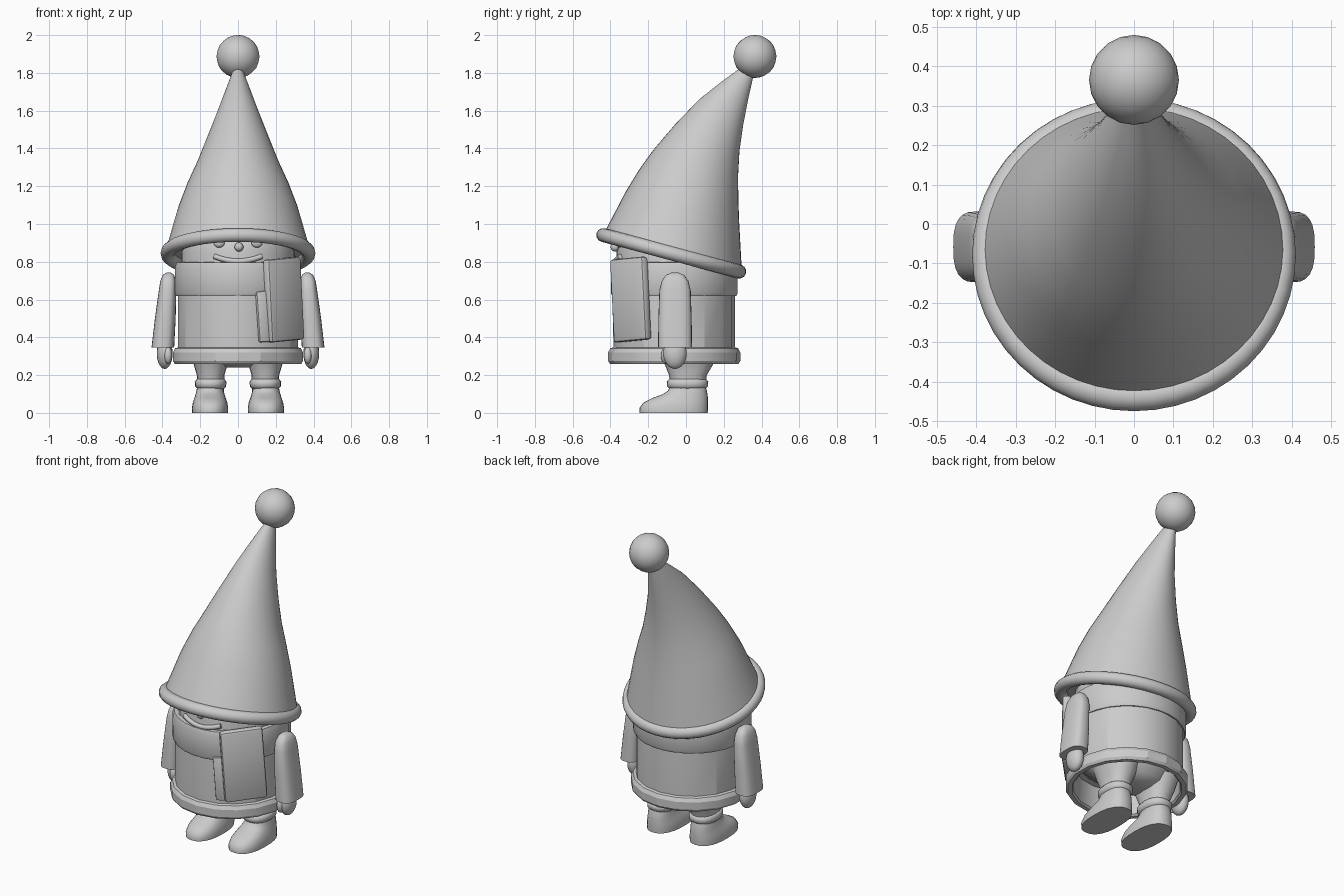
import bpy, bmesh, math
from mathutils import Vector, Matrix

if "Cube" in bpy.data.objects:
    bpy.data.objects.remove(bpy.data.objects["Cube"])

grey = bpy.data.materials.new("plain grey")
grey.diffuse_color = (0.6, 0.6, 0.6, 1)
grey.use_nodes = True
grey.node_tree.nodes["Principled BSDF"].inputs["Base Color"].default_value = grey.diffuse_color
CY = -0.0625  # y of the body axis


def finish(name, bm, angle=40):
    bmesh.ops.recalc_face_normals(bm, faces=bm.faces)
    me = bpy.data.meshes.new(name)
    bm.to_mesh(me)
    bm.free()
    ob = bpy.data.objects.new(name, me)
    bpy.context.collection.objects.link(ob)
    me.materials.append(grey)
    bpy.ops.object.select_all(action='DESELECT')
    ob.select_set(True)
    bpy.context.view_layer.objects.active = ob
    bpy.ops.object.shade_smooth_by_angle(angle=math.radians(angle))
    return ob


def loft(name, sections, seg=24, n=2.0, angle=40, start=0.0):
    """Sections are (x, y, z, rx, ry, dz); dz tilts the ring, front edge up."""
    bm = bmesh.new()
    rings = []
    for x, y, z, rx, ry, dz in sections:
        ring = []
        for i in range(seg):
            a = 2 * math.pi * (i + start) / seg
            c = math.copysign(abs(math.cos(a)) ** (2 / n), math.cos(a))
            s = math.copysign(abs(math.sin(a)) ** (2 / n), math.sin(a))
            ring.append(bm.verts.new((x + rx * c, y + ry * s, z - dz * s)))
        rings.append(ring)
    for r0, r1 in zip(rings, rings[1:]):
        for i in range(seg):
            j = (i + 1) % seg
            bm.faces.new((r0[i], r0[j], r1[j], r1[i]))
    bm.faces.new(rings[0])
    bm.faces.new(rings[-1])
    return finish(name, bm, angle)


def lathe(name, profile, seg=18, angle=20):
    return loft(name, [(0, CY, z, r, r, 0) for r, z in profile], seg, 2, angle, 0.5)


def ball(name, loc, rad, seg=20, angle=60):
    bm = bmesh.new()
    bmesh.ops.create_uvsphere(bm, u_segments=seg, v_segments=seg * 2 // 3, radius=1,
                              matrix=Matrix.Translation(loc) @ Matrix.Diagonal((*rad, 1)))
    return finish(name, bm, angle)


def plate(name, loc, size, rot_z, tilt=0.0, bevel=0.015):
    bm = bmesh.new()
    m = (Matrix.Translation(loc) @ Matrix.Rotation(rot_z, 4, 'Z')
         @ Matrix.Rotation(tilt, 4, 'Y') @ Matrix.Diagonal((*size, 1)))
    bmesh.ops.create_cube(bm, size=1, matrix=m)
    bmesh.ops.bevel(bm, geom=bm.edges[:], offset=bevel, segments=2, affect='EDGES', profile=0.5)
    return finish(name, bm, 40)


def tube(name, pts, r, seg=8):
    """Round bar along a short path in the face plane."""
    bm = bmesh.new()
    rings = []
    for i, p in enumerate(pts):
        d = (Vector(pts[min(i + 1, len(pts) - 1)]) - Vector(pts[max(i - 1, 0)])).normalized()
        u = d.cross(Vector((0, 1, 0))).normalized()
        v = d.cross(u)
        rings.append([bm.verts.new(Vector(p) + r * (math.cos(a) * u + math.sin(a) * v))
                      for a in [2 * math.pi * k / seg for k in range(seg)]])
    for r0, r1 in zip(rings, rings[1:]):
        for i in range(seg):
            j = (i + 1) % seg
            bm.faces.new((r0[i], r0[j], r1[j], r1[i]))
    bm.faces.new(rings[0])
    bm.faces.new(rings[-1])
    return finish(name, bm, 50)


# Coat, open underneath, with a thick hem
lathe("coat", [(0.05, 0.42), (0.295, 0.41), (0.305, 0.27), (0.315, 0.26), (0.34, 0.26),
               (0.35, 0.275), (0.35, 0.32), (0.338, 0.342), (0.322, 0.347),
               (0.322, 0.62), (0.31, 0.80), (0.05, 0.80)])
# Scarf wrapped around the neck, and its two hanging ends
lathe("scarf", [(0.30, 0.625), (0.33, 0.618), (0.338, 0.635), (0.336, 0.77),
                (0.328, 0.795), (0.29, 0.80)], 28, 30)
plate("scarf_end", (0.242, -0.293, 0.60), (0.245, 0.05, 0.44), math.radians(45), math.radians(-4))
plate("scarf_under_end", (0.135, -0.365, 0.51), (0.07, 0.03, 0.27), math.radians(20),
      math.radians(-4), 0.01)

# Head with nose, smile and eyes
loft("head", [(0, CY, 0.72, 0.30, 0.305, 0), (0, CY, 0.85, 0.30, 0.305, 0),
              (0, CY, 0.93, 0.28, 0.285, 0), (0, CY, 1.0, 0.2, 0.2, 0)], 36)
ball("nose", (0.005, -0.375, 0.878), (0.024, 0.024, 0.024), 14)
smile = []
for i in range(13):
    x = -0.125 + 0.25 * i / 12
    smile.append((x, CY - math.sqrt(0.312 ** 2 - x * x), 0.803 + 0.026 * (x / 0.125) ** 2))
tube("smile", smile, 0.014)
for s in (-1, 1):
    ball("eye", (s * 0.10, -0.352, 0.90), (0.03, 0.016, 0.025), 14)

# Hat: leaning cone lofted from front and back outline points
outline = [(-0.44, 0.94, 0.295, 0.765, 0.385), (-0.32, 1.17, 0.282, 1.00, 0.317),
           (-0.25, 1.285, 0.277, 1.13, 0.27), (-0.175, 1.39, 0.276, 1.26, 0.216),
           (-0.06, 1.525, 0.283, 1.385, 0.163), (0.07, 1.66, 0.302, 1.52, 0.108),
           (0.19, 1.755, 0.328, 1.655, 0.065), (0.30, 1.835, 0.357, 1.785, 0.026)]
loft("hat", [(0, (fy + by) / 2, (fz + bz) / 2, rx, (by - fy) / 2, (fz - bz) / 2)
             for fy, fz, by, bz, rx in outline], 48, 2, 50)
# Rolled brim around the tilted opening
bm = bmesh.new()
tilt = Matrix.Translation((0, -0.078, 0.845)) @ Matrix.Rotation(-math.radians(15), 4, 'X')
R, r, N, M = 0.373, 0.037, 48, 12
grid = [[bm.verts.new(tilt @ Vector(((R + r * math.cos(b)) * math.cos(a),
                                     (R + r * math.cos(b)) * math.sin(a), r * math.sin(b))))
         for b in [2 * math.pi * k / M for k in range(M)]]
        for a in [2 * math.pi * k / N for k in range(N)]]
for i in range(N):
    for k in range(M):
        bm.faces.new((grid[i][k], grid[(i + 1) % N][k],
                      grid[(i + 1) % N][(k + 1) % M], grid[i][(k + 1) % M]))
finish("hat_brim", bm, 60)

# Faceted pompom
bm = bmesh.new()
bmesh.ops.create_icosphere(bm, subdivisions=3, radius=0.114,
                           matrix=Matrix.Translation((0, 0.365, 1.887)))
finish("pompom", bm, 60)

# Trouser seat under the coat
loft("trouser_seat", [(0, 0.015, 0.24, 0.07, 0.08, 0), (0, 0.01, 0.27, 0.19, 0.13, 0),
                      (0, -0.02, 0.32, 0.25, 0.19, 0), (0, -0.05, 0.42, 0.29, 0.28, 0)], 24)

for s, side in ((-1, "left"), (1, "right")):
    # Sleeve and mitten
    loft(side + "_sleeve", [(s * 0.398, -0.058, 0.345, 0.060, 0.090, 0),
                            (s * 0.385, -0.058, 0.50, 0.055, 0.088, 0),
                            (s * 0.373, -0.058, 0.65, 0.046, 0.083, 0),
                            (s * 0.370, -0.058, 0.70, 0.041, 0.070, 0),
                            (s * 0.368, -0.058, 0.73, 0.030, 0.048, 0),
                            (s * 0.366, -0.058, 0.742, 0.012, 0.02, 0)], 24, 2.8, 45)
    ball(side + "_hand", (s * 0.388, -0.058, 0.315), (0.042, 0.062, 0.082))
    ball(side + "_thumb", (s * 0.37, -0.105, 0.305), (0.022, 0.028, 0.045), 12)
    # Trouser leg
    loft(side + "_leg", [(s * 0.145, 0.01, 0.10, 0.07, 0.09, 0),
                         (s * 0.145, 0.01, 0.20, 0.073, 0.10, 0),
                         (s * 0.145, 0.015, 0.25, 0.088, 0.125, 0),
                         (s * 0.145, 0.015, 0.32, 0.105, 0.15, 0)], 20, 2.3)
    # Sock cuff
    loft(side + "_cuff", [(s * 0.145, 0.008, 0.125, 0.068, 0.09, 0),
                          (s * 0.145, 0.008, 0.14, 0.082, 0.108, 0),
                          (s * 0.145, 0.008, 0.165, 0.084, 0.11, 0),
                          (s * 0.145, 0.008, 0.18, 0.072, 0.095, 0)], 20, 2.3, 60)
    # Boot with a low toe and upright heel: (toe y, heel y, height, half width)
    boot = [(-0.245, 0.115, 0.0, 0.095), (-0.247, 0.117, 0.025, 0.096),
            (-0.225, 0.117, 0.055, 0.091), (-0.18, 0.116, 0.078, 0.083),
            (-0.125, 0.114, 0.098, 0.077), (-0.095, 0.110, 0.118, 0.072),
            (-0.085, 0.105, 0.14, 0.068)]
    loft(side + "_boot", [(s * 0.148, (t + h) / 2, z, w, (h - t) / 2, 0)
                          for t, h, z, w in boot], 28, 2.4, 50)
